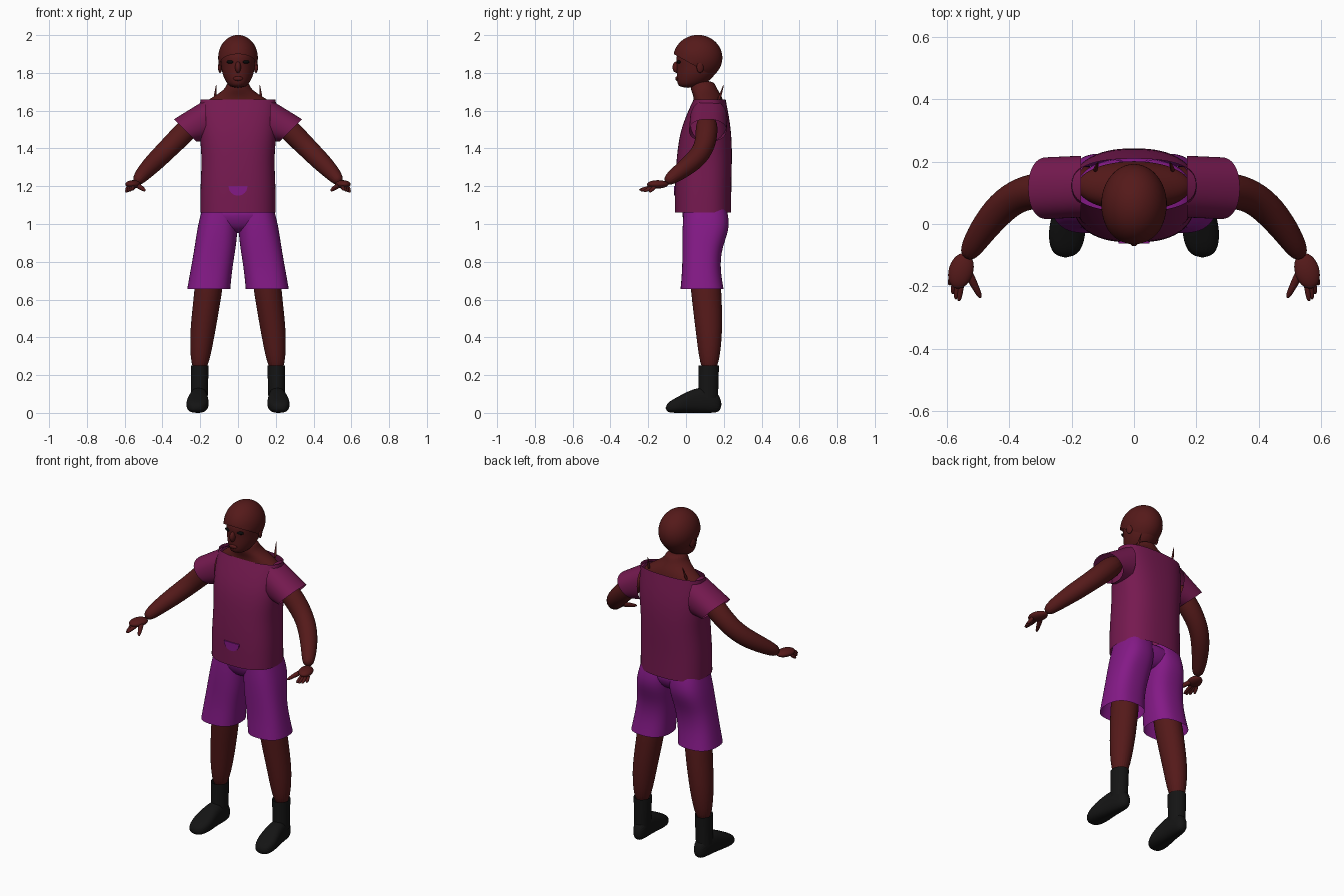
import bpy, bmesh
from math import cos, sin, pi, copysign
from mathutils import Vector, Matrix

if "Cube" in bpy.data.objects:
    bpy.data.objects.remove(bpy.data.objects["Cube"], do_unlink=True)


def material(name, red, green, blue):
    mat = bpy.data.materials.new(name)
    mat.use_nodes = True
    colour = (red, green, blue, 1)
    mat.diffuse_color = colour
    shader = next(node for node in mat.node_tree.nodes if node.type == 'BSDF_PRINCIPLED')
    shader.inputs["Base Color"].default_value = colour
    return mat


SKIN = material("dark skin", .09, .01, .01)
SHIRT = material("plum shirt", .18, .01, .08)
SHORTS = material("violet shorts", .23, .01, .24)
BLACK = material("black footwear", .007, .007, .007)
EYE = material("eye black", .003, .003, .003)


def finish(name, bm, mat, mirror=False, smooth=True):
    bmesh.ops.recalc_face_normals(bm, faces=bm.faces)
    mesh = bpy.data.meshes.new(name)
    bm.to_mesh(mesh)
    bm.free()
    mesh.materials.append(mat)
    obj = bpy.data.objects.new(name, mesh)
    bpy.context.collection.objects.link(obj)
    if mirror:
        modifier = obj.modifiers.new("Mirror", 'MIRROR')
        modifier.use_mirror_merge = False
    if smooth:
        mesh.polygons.foreach_set("use_smooth", [True] * len(mesh.polygons))
        modifier = obj.modifiers.new("Subdivision", 'SUBSURF')
        modifier.levels = modifier.render_levels = 2
    return obj


def loft(name, rings, mat, mirror=False, closed=True, power=2, sides=24):
    """Skin a surface over superellipse rings (centre, half axis u, half axis v)."""
    bm = bmesh.new()
    loops = []
    for centre, u, v in rings:
        loop = []
        for i in range(sides):
            angle = 2 * pi * i / sides
            along_u = copysign(abs(cos(angle)) ** (2 / power), cos(angle))
            along_v = copysign(abs(sin(angle)) ** (2 / power), sin(angle))
            point = Vector(centre) + Vector(u) * along_u + Vector(v) * along_v
            loop.append(bm.verts.new(point))
        loops.append(loop)
    for lower, upper in zip(loops, loops[1:]):
        for i in range(sides):
            j = (i + 1) % sides
            bm.faces.new((lower[i], lower[j], upper[j], upper[i]))
    if closed:
        bm.faces.new(reversed(loops[0]))
        bm.faces.new(loops[-1])
    return finish(name, bm, mat, mirror)


def stack(bottom, top, lefts, rights, fronts, backs):
    """Evenly spaced horizontal rings between two heights, from their extents."""
    rings = []
    step = (top - bottom) / (len(lefts) - 1)
    for i, (left, right, front, back) in enumerate(zip(lefts, rights, fronts, backs)):
        rings.append((((left + right) / 2, (front + back) / 2, bottom + step * i),
                      ((right - left) / 2, 0, 0), (0, (back - front) / 2, 0)))
    return rings


def symmetric(bottom, top, widths, fronts, backs):
    return stack(bottom, top, [-width for width in widths], widths, fronts, backs)


def tube(name, path, radii, mat, sides=16):
    """Mirrored round limb along a path, with one radius per point."""
    points = [Vector(point) for point in path]
    rings = []
    for i, (point, radius) in enumerate(zip(points, radii)):
        ahead = points[min(i + 1, len(points) - 1)]
        behind = points[max(i - 1, 0)]
        direction = (ahead - behind).normalized()
        across = direction.cross(Vector((0, 0, 1))).normalized()
        rings.append((point, across * radius, across.cross(direction) * radius))
    return loft(name, rings, mat, mirror=True, sides=sides)


def blob(name, place, size, mat, mirror=False, turn=0, cut=None):
    """Ellipsoid, optionally keeping only the part above a (point, normal) plane."""
    bm = bmesh.new()
    matrix = (Matrix.Translation(place) @ Matrix.Rotation(turn, 4, 'Z')
              @ Matrix.Diagonal((*size, 1)))
    bmesh.ops.create_uvsphere(bm, u_segments=20, v_segments=12, radius=1, matrix=matrix)
    if cut:
        geometry = [*bm.verts, *bm.edges, *bm.faces]
        bmesh.ops.bisect_plane(bm, geom=geometry, plane_co=cut[0], plane_no=cut[1],
                               clear_inner=True)
    return finish(name, bm, mat, mirror)


# Head, hair cap and neck
loft("head", symmetric(1.72, 1.92, [.04, .07, .085, .09, .095, .085],
                       [-.04, -.05, -.05, -.05, -.055, -.04],
                       [.06, .13, .16, .18, .18, .17]), SKIN)
blob("hair", (0, .063, 1.88), (.108, .133, .122), SKIN,
     cut=((0, .06, 1.83), (0, .5, .9)))
loft("neck", symmetric(1.6, 1.76, [.19, .19, .12, .06, .06],
                       [.04, .04, .04, .02, .03],
                       [.21, .2, .19, .16, .15]), SKIN)

# Face details
blob("nose", (0, -.05, 1.83), (.016, .022, .03), SKIN)
blob("lips", (0, -.047, 1.77), (.026, .01, .012), SKIN)
blob("eye", (.042, -.038, 1.858), (.02, .009, .009), EYE, mirror=True, turn=.3)
blob("ear", (.095, .075, 1.83), (.01, .02, .03), SKIN, mirror=True, turn=.3)

# Shirt body and sleeves
loft("shirt_body", symmetric(1.06, 1.66, [.2, .2, .19, .21, .2],
                             [-.06, -.06, -.05, -.03, .04],
                             [.24, .24, .245, .24, .21]),
     SHIRT, closed=False, power=2.5, sides=32)
shoulder, opening = Vector((.17, .12, 1.55)), Vector((.28, .115, 1.495))
sleeve = []
for t in (0, .5, 1):
    sleeve.append((shoulder.lerp(opening, t), (.06 * t, 0, .11 - .05 * t), (0, .1, 0)))
loft("sleeve", sleeve, SHIRT, mirror=True, closed=False, power=2.2)

# Half-round patch low on the belly, a thin plate
bm = bmesh.new()
arc = [pi * i / 12 for i in range(13)]
patch = bm.faces.new([bm.verts.new((.05 * cos(a), -.055, 1.2 - .05 * sin(a))) for a in arc])
extruded = bmesh.ops.extrude_face_region(bm, geom=[patch])["geom"]
bmesh.ops.translate(bm, vec=(0, -.008, 0),
                    verts=[v for v in extruded if isinstance(v, bmesh.types.BMVert)])
finish("belly_patch", bm, SHORTS, smooth=False)

# Shorts
loft("shorts_seat", symmetric(.95, 1.1, [.12, .2, .185], [.02, -.02, -.03],
                              [.17, .22, .21]), SHORTS, power=2.4)
loft("shorts_leg", stack(.655, 1.1, [.04, .03, .01, 0, 0],
                         [.27, .25, .23, .215, .185],
                         [-.03, -.02, -.02, -.02, -.01],
                         [.2, .18, .19, .24, .21]),
     SHORTS, mirror=True, closed=False, power=2.5)

# Bare legs, socks and shoes
loft("leg", stack(.2, .8, [.165, .125, .09, .06], [.245, .26, .235, .22],
                  [.08, .055, .03, .01], [.165, .195, .19, .18]), SKIN, mirror=True)
loft("sock", stack(.08, .25, [.16, .155], [.25, .25], [.065, .065], [.17, .175]),
     BLACK, mirror=True, closed=False)
shoe = []
for i, (width, height) in enumerate(zip([.03, .045, .05, .065, .04],
                                        [.09, .14, .13, .09, .05])):
    middle = (.2 + .005 * i, .19 - .075 * i, height / 2)
    shoe.append((middle, (width, 0, 0), (0, 0, height / 2)))
loft("shoe", shoe, BLACK, mirror=True, power=2.5)

# Arms and hands
tube("arm", [(.2, .11, 1.57), (.31, .11, 1.46), (.38, .09, 1.39),
             (.44, .04, 1.33), (.5, -.04, 1.27), (.54, -.11, 1.22)],
     [.06, .06, .055, .053, .043, .03], SKIN)
blob("palm", (.555, -.15, 1.21), (.04, .06, .022), SKIN, mirror=True, turn=.3)
for i, label in enumerate(["index", "middle", "ring", "little"]):
    root = Vector((.55 + .01 * i, -.16, 1.2))
    tip = Vector((.562 + .01 * i, .006 * i * i - .25, 1.18 - .004 * i))
    tube(label + "_finger", [root, root.lerp(tip, .6), tip], [.012, .011, .007], SKIN, sides=8)
tube("thumb", [(.54, -.14, 1.21), (.51, -.2, 1.19), (.49, -.24, 1.175)],
     [.018, .013, .008], SKIN, sides=8)

# Thin spikes behind the shoulders
tube("shoulder_spike", [(.125, .17, 1.65), (.12, .185, 1.69), (.115, .2, 1.74)],
     [.01, .006, .002], SKIN, sides=8)
